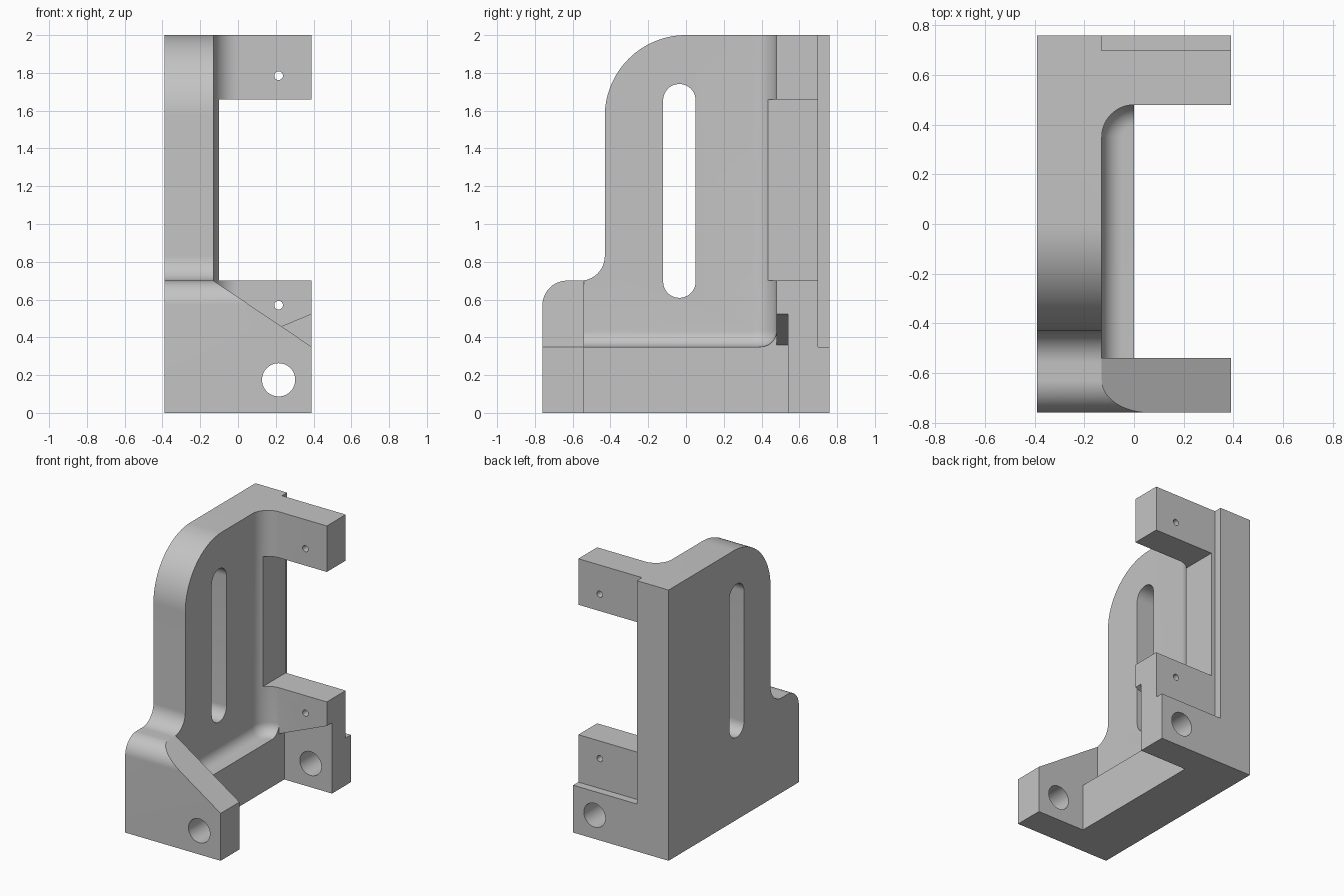
import bpy
import bmesh
from math import cos, sin, radians

# Remove the default cube
cube = bpy.data.objects.get("Cube")
if cube:
    bpy.data.objects.remove(cube, do_unlink=True)

grey = bpy.data.materials.new("plain_grey")
grey.use_nodes = True
colour = (0.55, 0.55, 0.55, 1)
grey.diffuse_color = colour
grey.node_tree.nodes["Principled BSDF"].inputs["Base Color"].default_value = colour


def arc(cu, cv, r, start, end, steps=24):
    """Points of a circular arc, angles in degrees."""
    angles = [radians(start + (end - start) * i / steps) for i in range(steps + 1)]
    return [(cu + r * cos(a), cv + r * sin(a)) for a in angles]


def make(name, bm):
    bmesh.ops.recalc_face_normals(bm, faces=bm.faces)
    mesh = bpy.data.meshes.new(name)
    bm.to_mesh(mesh)
    bm.free()
    mesh.materials.append(grey)
    obj = bpy.data.objects.new(name, mesh)
    bpy.context.collection.objects.link(obj)
    return obj


def prism(name, points, axis, low, high):
    """Extrude a (y, z) profile along x, or an (x, z) profile along y."""
    place = (lambda u, v, d: (d, u, v)) if axis == "x" else (lambda u, v, d: (u, d, v))
    bm = bmesh.new()
    face = bm.faces.new([bm.verts.new(place(u, v, low)) for u, v in points])
    moved = bmesh.ops.extrude_face_region(bm, geom=[face])["geom"]
    shift = place(0, 0, high - low)
    bmesh.ops.translate(bm, vec=shift, verts=[g for g in moved if isinstance(g, bmesh.types.BMVert)])
    return make(name, bm)


def block_mesh(x, y, z):
    bm = bmesh.new()
    bmesh.ops.create_cube(bm, size=1)
    for v in bm.verts:
        v.co = [(r[0] + r[1]) / 2 + c * (r[1] - r[0]) for c, r in zip(v.co, (x, y, z))]
    return bm


def cut(body, cutter):
    cutter.hide_render = True
    mod = body.modifiers.new("cut", "BOOLEAN")
    mod.operation = "DIFFERENCE"
    mod.solver = "EXACT"
    mod.object = cutter
    bpy.context.view_layer.objects.active = body
    bpy.ops.object.modifier_apply(modifier=mod.name)
    bpy.data.objects.remove(cutter, do_unlink=True)


# Main levels
LEFT, RIGHT, WALL = -0.39, 0.39, -0.13
FRONT, BACK = -0.76, 0.76
ARM, REAR, REBATE = -0.54, 0.48, 0.70
FLOOR, STEP, HIGH = 0.35, 0.70, 1.66

# Full-width body from the side outline
outline = [(FRONT, 0), (BACK, 0), (BACK, 2)]
outline += arc(0, 1.57, 0.43, 90, 180, 32)
outline += arc(-0.56, 0.83, 0.13, 0, -90)
outline += arc(-0.63, 0.57, 0.13, 90, 180)
body = prism("bracket", outline, "x", LEFT, RIGHT)

# Inner cavity with rounded corner and floor fillets
bm = block_mesh((WALL, 1), (ARM, REAR), (FLOOR, 3))
corner = [e for e in bm.edges if all(v.co.x < 0 and v.co.y > 0 for v in e.verts)]
bmesh.ops.bevel(bm, geom=corner, offset=0.13, segments=16, profile=0.5, affect="EDGES")
rim = [e for e in bm.edges
       if all(v.co.z < 1 for v in e.verts)
       and not all(v.co.y < ARM + 0.01 for v in e.verts)
       and not all(v.co.x > 0.9 for v in e.verts)]
bmesh.ops.bevel(bm, geom=rim, offset=0.085, segments=10, profile=0.5, affect="EDGES")
cut(body, make("cavity", bm))

# Open space between the arms, rear window and back rebate
cut(body, make("gap", block_mesh((0, 1), (ARM, REAR), (-1, 3))))
cut(body, make("window", block_mesh((-0.10, 1), (0.2, 1), (STEP, HIGH))))
cut(body, make("rebate", block_mesh((WALL, 1), (REBATE, 1), (FLOOR, 3))))

# Sloping top of the front arm
slope = [(WALL, STEP), (0.65, 0.175), (0.65, 1), (WALL, 1)]
cut(body, prism("front_slope", slope, "y", -1, ARM + 0.02))

# Sloping relief under the rear arm
relief = [(0, -1), (0.6, -1), (0.6, 0.61), (0, 0.36)]
cut(body, prism("rear_relief", relief, "y", 0.45, 0.54))

# Long slot in the side plate
slot = arc(-0.035, 1.655, 0.086, 0, 180) + arc(-0.035, 0.695, 0.086, 180, 360)
cut(body, prism("slot", slot, "x", -1, -0.05))

# Bolt hole through both feet, pin holes in the rear arms
for name, z, r, start in (("bolt_hole", 0.175, 0.088, -1),
                          ("lower_pin", 0.57, 0.023, 0),
                          ("upper_pin", 1.785, 0.023, 0)):
    cut(body, prism(name, arc(0.215, z, r, 0, 360, 40)[:-1], "y", start, 1))

# Smooth curved faces, keep sharp edges
bpy.ops.object.select_all(action="DESELECT")
body.select_set(True)
bpy.context.view_layer.objects.active = body
bpy.ops.object.shade_smooth_by_angle(angle=radians(25))
